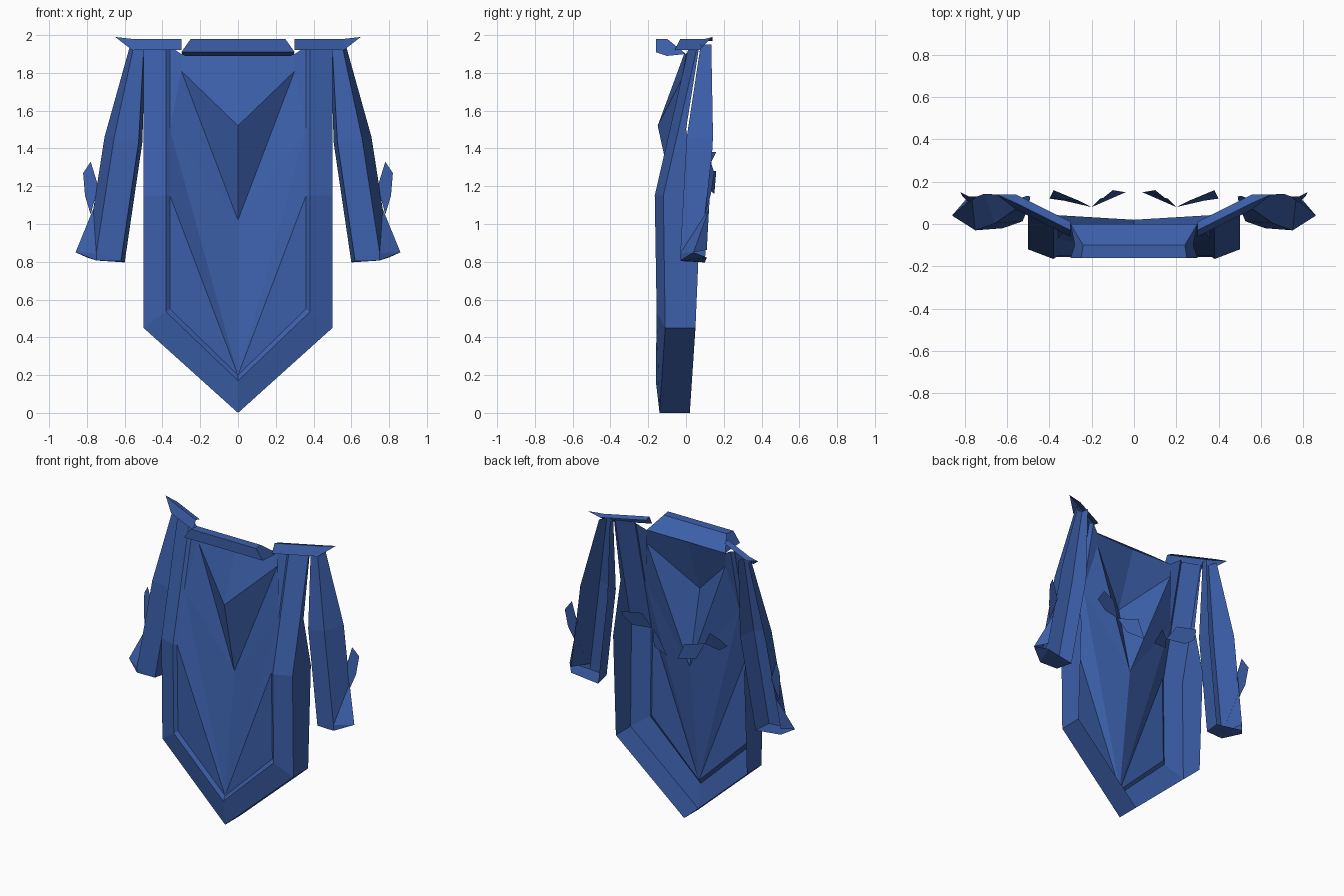
import bpy, bmesh
from mathutils import Vector

cube = bpy.data.objects.get("Cube")
if cube:
    bpy.data.objects.remove(cube, do_unlink=True)

blue = bpy.data.materials.new("cloth_blue")
blue.use_nodes = True
cloth_color = (0.045, 0.115, 0.4, 1)
blue.diffuse_color = cloth_color
shader = blue.node_tree.nodes["Principled BSDF"]
shader.inputs["Base Color"].default_value = cloth_color
shader.inputs["Roughness"].default_value = 0.9


def panel(name, faces):
    """Flat-shaded open cloth from faces given as corner lists, mirrored in x."""
    bm = bmesh.new()
    corners = {}
    for face in faces:
        ring = []
        for point in face:
            key = tuple(point)
            if key not in corners:
                corners[key] = bm.verts.new(key)
            ring.append(corners[key])
        bm.faces.new(ring)
    bmesh.ops.recalc_face_normals(bm, faces=bm.faces)
    if sum(face.normal.y * face.calc_area() for face in bm.faces) > 0:
        bmesh.ops.reverse_faces(bm, faces=bm.faces)
    mesh = bpy.data.meshes.new(name)
    bm.to_mesh(mesh)
    bm.free()
    mesh.materials.append(blue)
    obj = bpy.data.objects.new(name, mesh)
    bpy.context.collection.objects.link(obj)
    obj.modifiers.new("Mirror", "MIRROR")


def strips(rows):
    """Faces stretched between rows that have the same number of points."""
    return [(row[i], row[i + 1], following[i + 1], following[i])
            for row, following in zip(rows, rows[1:])
            for i in range(len(row) - 1)]


def border_row(x, z, front, back, rise):
    """Inner edge, raised ridge, outer edge and the wall turned to the back."""
    inner = Vector((x * 0.72, front, z + rise))
    outer = Vector((x, front + x * 0.06, z))
    ridge = inner.lerp(outer, 0.15) + Vector((0, -0.02, 0))
    return inner, ridge, outer, Vector((x, back, z))


# Raised border from the shoulder down to the pointed hem
half_width = 0.5
border = [
    border_row(half_width, 1.94, 0.03, 0.07, 0),
    border_row(half_width, 1.5, -0.07, 0, 0),
    border_row(half_width, 1.15, -0.15, 0.08, 0),
    border_row(half_width, 0.45, -0.14, 0.05, 0.1),
    border_row(0, 0, -0.14, 0.02, 0.2),
]
panel("border", strips(border))

# Folded chest and the deep pleat running down to the hem
strap, waist, hip, hem, pleat_end = [row[0] for row in border]
neck_middle = Vector((0, -0.01, 1.9))
neck_side = Vector((0.3, 0, 1.9))
chest_point = Vector((0, -0.15, 1.52))
chest_side = Vector((0.3, 0, 1.81))
pleat_top = Vector((0, -0.04, 1.02))
panel("front_cloth", [
    (neck_middle, chest_point, chest_side, neck_side),
    (chest_point, pleat_top, chest_side),
    (pleat_top, waist, chest_side),
    (pleat_top, pleat_end, waist),
    (pleat_end, hip, waist),
    (pleat_end, hem, hip),
    (neck_side, chest_side, waist, strap),
])

# Turned-out collar: half width, depth and height along its fold
collar_fold = [(0.3, 0, 1.9), (0.24, -0.1, 1.98), (0.25, -0.16, 1.98),
               (0.3, -0.16, 1.91), (0.28, -0.1, 1.89)]
collar = [(Vector((0, y, z)), Vector((x, y, z))) for x, y, z in collar_fold]
collar_end = [row[1] for row in collar]
panel("collar", strips(collar) + [collar_end])

# Shoulder caps: one rounded section carried from the neck to the sleeve
strap_start = Vector((0.3, -0.03, 1.95))
strap_end = Vector((0.56, 0.1, 1.95))
cap_section = [Vector((0, -0.03, -0.03)), Vector((0, 0, 0.03)), Vector((0, 0.04, 0.02))]
panel("shoulder_cap", strips([
    [strap_start.lerp(strap_end, step / 2) + offset for offset in cap_section]
    for step in range(3)
]))

# Ragged tip sticking out of each shoulder
tip_end = Vector((0.65, 0.14, 1.99))
tip_back = strap_end + cap_section[2]
panel("shoulder_tip", [
    (strap_end + cap_section[0], tip_end, strap_end + cap_section[1]),
    (strap_end + cap_section[1], tip_end, tip_back),
])


def sleeve_row(along):
    """Open sleeve section: inner back, inner front, ridge and outer back."""
    center = Vector((0.53, 0.11, 1.95)).lerp(Vector((0.7, 0.05, 0.83)), along)
    size = min(0.1, 0.04 + along * 0.14)
    section = [(-1, 0.5), (-0.8, -0.7), (0.5, -0.8), (1, 0.6)]
    return [center + size * Vector((x, y, x * along / 3)) for x, y in section]


# Sleeves hanging away from the body
sleeve = [sleeve_row(along) for along in (0, 0.45, 0.8, 1)]
panel("sleeve", strips(sleeve))

# Cuff: closed underside and a torn flap flaring outward
inner_back, inner_front, ridge, outer_back = sleeve[-1]
drop = Vector((0, 0, -0.04))
flare = Vector((0.86, 0.04, 0.85))
flap_top = sleeve[-2][3]
panel("cuff", [
    (inner_back, inner_front, ridge + drop, outer_back + drop),
    (inner_front, ridge + drop, ridge),
    (ridge + drop, flare, outer_back + drop),
    (ridge, ridge + drop, flare),
    (ridge, flap_top, flare),
    (flap_top, outer_back, flare),
])

# Pointed flap at the elbow
elbow = Vector((0.78, 0.13, 1.2))
panel("elbow_flap", [[
    elbow + Vector((-0.04, 0, 0)),
    elbow + Vector((0, 0, 0.13)),
    elbow + Vector((0.04, 0.02, 0.07)),
    elbow + Vector((0.03, 0, -0.05)),
    elbow + Vector((0, -0.03, -0.15)),
]])

# Loose folded scraps behind the body: an outer wing and a hanging tongue
fold = Vector((0.2, 0.08, 1.28))
panel("back_scrap", [
    (fold, fold + Vector((0.06, 0.03, 0.1)), fold + Vector((0.18, 0.08, 0.1)),
     fold + Vector((0.2, 0.04, 0.05)), fold + Vector((0.13, 0.03, 0))),
    (fold, fold + Vector((-0.1, 0.08, 0)), fold + Vector((-0.16, 0.07, -0.12)),
     fold + Vector((-0.04, 0.04, -0.1))),
])
